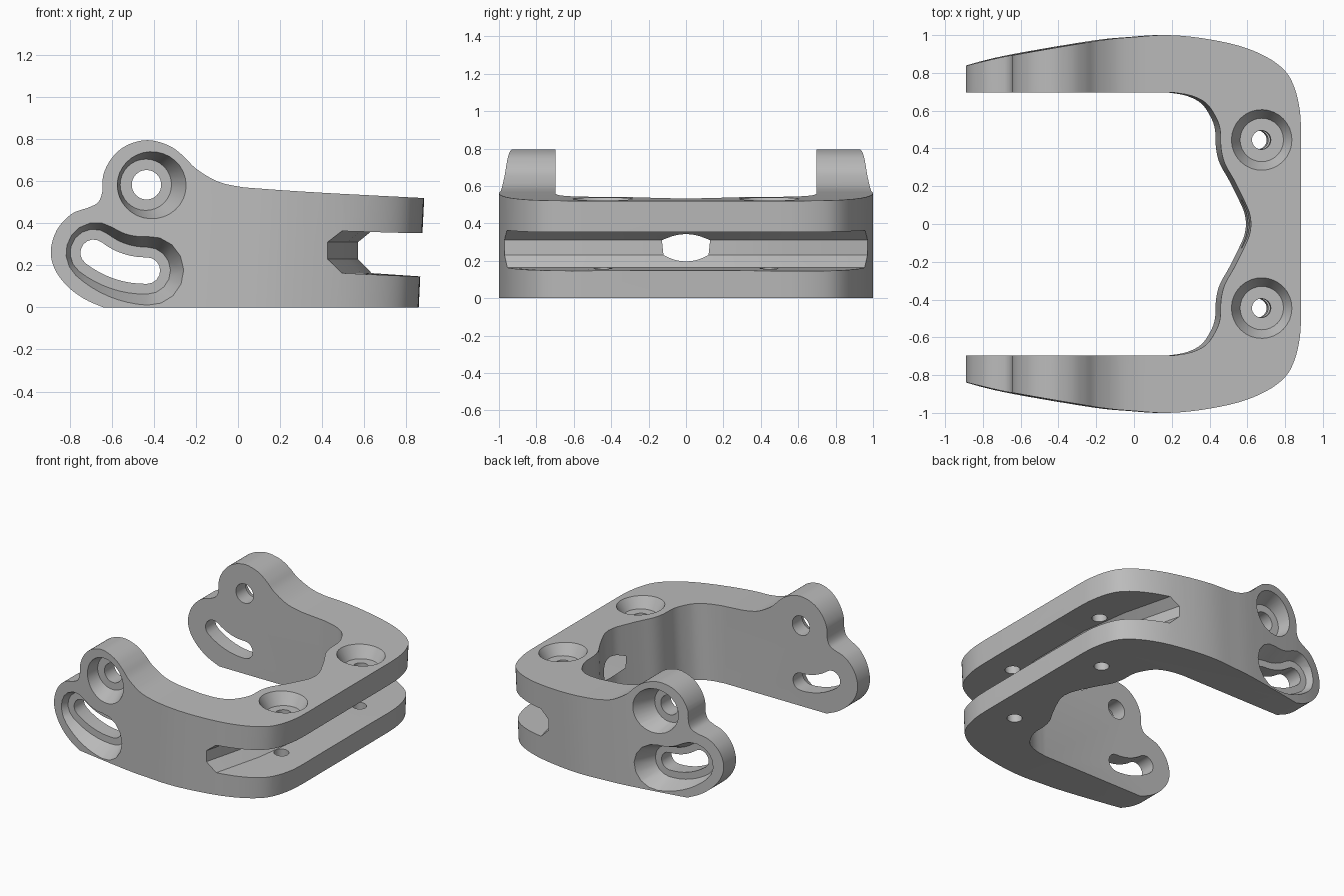
import bpy, bmesh, math
from mathutils import Vector

cube = bpy.data.objects.get("Cube")
if cube:
    bpy.data.objects.remove(cube, do_unlink=True)

LEAN = 0.05      # slight lean of the vertical walls and bolt axes
TOP = 0.52       # height at which the plan outline is drawn

grey = bpy.data.materials.new("machined grey")
grey.use_nodes = True
colour = (0.5, 0.5, 0.5, 1)
grey.diffuse_color = colour
grey.node_tree.nodes["Principled BSDF"].inputs["Base Color"].default_value = colour


def smooth(points, n=4):
    """Catmull-Rom curve through open 2D points."""
    p = [Vector(q) for q in points]
    p = [2 * p[0] - p[1]] + p + [2 * p[-1] - p[-2]]
    out = []
    for a, b, c, d in zip(p, p[1:], p[2:], p[3:]):
        for k in range(n):
            t = k / n
            out.append(0.5 * (2 * b + (c - a) * t + (2 * a - 5 * b + 4 * c - d) * t * t
                              + (3 * b - a - 3 * c + d) * t ** 3))
    return out + [p[-2]]


def loft(name, rings):
    """Closed solid through rings of equal point count."""
    bm = bmesh.new()
    loops = [[bm.verts.new(p) for p in ring] for ring in rings]
    for lo, hi in zip(loops, loops[1:]):
        for i in range(len(lo)):
            j = (i + 1) % len(lo)
            bm.faces.new((lo[i], lo[j], hi[j], hi[i]))
    bm.faces.new(loops[0])
    bm.faces.new(loops[-1])
    bmesh.ops.recalc_face_normals(bm, faces=bm.faces)
    mesh = bpy.data.meshes.new(name)
    bm.to_mesh(mesh)
    bm.free()
    ob = bpy.data.objects.new(name, mesh)
    bpy.context.collection.objects.link(ob)
    return ob


def arc(cx, cy, r, start, end, n):
    return [Vector((cx + r * math.cos(start + (end - start) * i / n),
                    cy + r * math.sin(start + (end - start) * i / n))) for i in range(n + 1)]


def circle(cx, cy, r, n=32):
    return arc(cx, cy, r, 0, math.tau, n)[:-1]


def curved_slot(r, pivot=(-0.44, 0.575), radius=0.4, n=8):
    """Outline of a round-ended slot swinging about the pivot."""
    a0, a1 = math.radians(232), math.radians(271)
    (x0, z0), (x1, z1) = [(pivot[0] + radius * math.cos(a), pivot[1] + radius * math.sin(a))
                          for a in (a0, a1)]
    return (arc(*pivot, radius + r, a0, a1, n)[:-1] + arc(x1, z1, r, a1, a1 + math.pi, n)[:-1]
            + arc(*pivot, radius - r, a1, a0, n)[:-1]
            + arc(x0, z0, r, a0 + math.pi, a0 + math.tau, n)[:-1])


def across(ring, y):
    return [(p[0], y, p[1]) for p in ring]


def upright(ring, z):
    return [(p[0] + LEAN * (z - TOP), p[1], z) for p in ring]


# Plan outline of the yoke: half drawn, then mirrored
outer = smooth([(-1.1, 0.775), (-0.89, 0.835), (-0.64, 0.895), (-0.2, 0.97), (0, 0.99),
                (0.17, 1), (0.35, 0.985), (0.55, 0.945), (0.7, 0.885), (0.8, 0.81),
                (0.85, 0.72), (0.878, 0.6), (0.885, 0.48)])
inner = smooth([(0.62, 0), (0.61, 0.06), (0.58, 0.13), (0.53, 0.23), (0.48, 0.32),
                (0.46, 0.4), (0.455, 0.5), (0.43, 0.57), (0.38, 0.64), (0.3, 0.68),
                (0.2, 0.697)]) + [Vector((-1.1, 0.697))]
half = inner + outer
plan = half + [Vector((p.x, -p.y)) for p in reversed(half[1:])]
body = loft("yoke_bracket", [upright(plan, -0.1), upright(plan, 1.0)])

# Side outline with the two lobes of the arms
lobes = smooth([(0.88, 0.52), (0.4, 0.545), (0.1, 0.565), (0, 0.575), (-0.1, 0.6),
                (-0.2, 0.66), (-0.26, 0.72), (-0.33, 0.77), (-0.43, 0.795), (-0.53, 0.77),
                (-0.6, 0.71), (-0.64, 0.63), (-0.645, 0.55), (-0.665, 0.5), (-0.71, 0.475),
                (-0.79, 0.445), (-0.86, 0.37), (-0.89, 0.27), (-0.87, 0.18), (-0.81, 0.1),
                (-0.73, 0.04), (-0.64, 0)])
side = [Vector((1.1, 0)), Vector((1.1, 0.509))] + lobes
steps = [("INTERSECT", loft("side_shape", [across(side, -1.3), across(side, 1.3)]))]


# Hollow groove around the bridge, breaking through in the middle
def groove(tip):
    return [(tip, 0.23), (tip, 0.31), (tip + 0.065, 0.363), (1.2, 0.342),
            (1.2, 0.125), (tip + 0.065, 0.163)]


path = [(0.57, 0.25), (0.52, 0.6), (0.405, 1.05)]
rings = [across(groove(x), -y) for x, y in reversed(path)]
rings += [across(groove(x), y) for x, y in path]
steps.append(("DIFFERENCE", loft("groove_cutter", rings)))

# Holes, the same on both sides
for s in (-1, 1):
    hole = circle(-0.435, 0.583, 0.07)
    slot = curved_slot(0.063)
    bolt = circle(0.678, s * 0.445, 0.05)
    cutters = [
        loft("pivot_hole", [across(hole, s * 0.5), across(hole, s * 0.9)]),
        loft("pivot_recess", [across(circle(-0.438, 0.583, 0.122), s * 0.81),
                              across(circle(-0.405, 0.58, 0.185), s * 1.02)]),
        loft("slot_hole", [across(slot, s * 0.5), across(slot, s * 0.9)]),
        loft("slot_recess", [across(curved_slot(0.112), s * 0.81),
                             across(curved_slot(0.19), s * 1.0)]),
        loft("bolt_hole", [upright(bolt, -0.2), upright(bolt, 0.5)]),
        loft("bolt_recess", [upright(circle(0.68, s * 0.445, 0.115), 0.45),
                             upright(circle(0.68, s * 0.445, 0.2), 0.6)]),
    ]
    steps += [("DIFFERENCE", c) for c in cutters]

# Apply the cuts, then drop the helpers
for operation, tool in steps:
    tool.hide_render = True
    mod = body.modifiers.new(tool.name, "BOOLEAN")
    mod.operation = operation
    mod.solver = "EXACT"
    mod.object = tool
bpy.context.view_layer.update()
result = bpy.data.meshes.new_from_object(body.evaluated_get(bpy.context.evaluated_depsgraph_get()))
body.modifiers.clear()
body.data = result
for _, tool in steps:
    bpy.data.objects.remove(tool, do_unlink=True)

# Finish
body.data.materials.clear()
body.data.materials.append(grey)
bpy.ops.object.select_all(action="DESELECT")
body.select_set(True)
bpy.context.view_layer.objects.active = body
bpy.ops.object.shade_smooth_by_angle(angle=math.radians(25))
